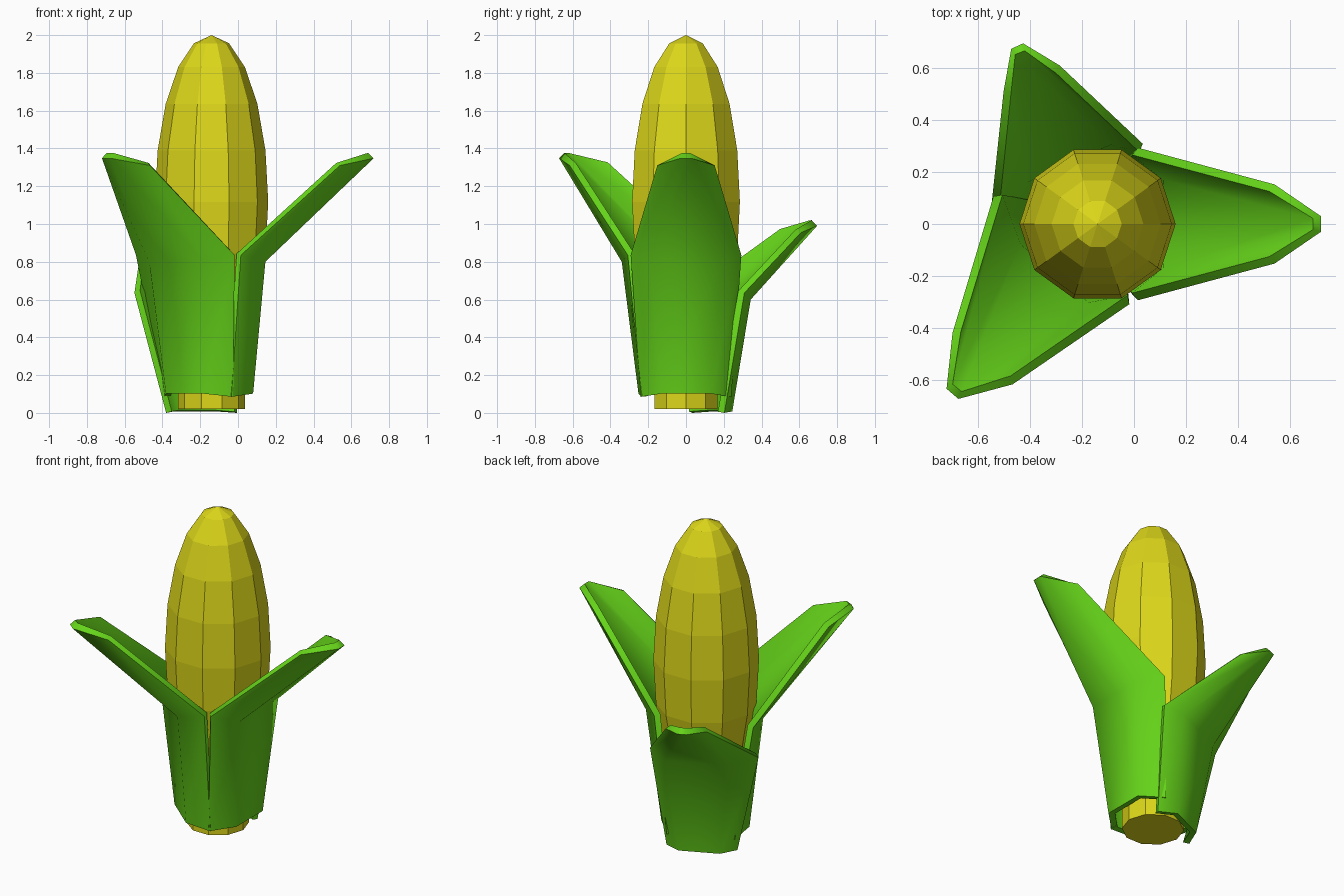
import bpy
from math import cos, sin, pi, radians

if "Cube" in bpy.data.objects:
    bpy.data.objects.remove(bpy.data.objects["Cube"])

CX = -0.14  # axis of the cob


def material(name, rgb):
    m = bpy.data.materials.new(name)
    m.diffuse_color = (*rgb, 1)
    m.use_nodes = True
    m.node_tree.nodes["Principled BSDF"].inputs["Base Color"].default_value = m.diffuse_color
    return m


def add_mesh(name, verts, faces, mat):
    me = bpy.data.meshes.new(name)
    me.from_pydata(verts, [], faces)
    me.materials.append(mat)
    me.update()
    ob = bpy.data.objects.new(name, me)
    bpy.context.collection.objects.link(ob)
    return ob


yellow = material("corn_yellow", (0.72, 0.68, 0.01))
green = material("husk_green", (0.13, 0.65, 0.01))

# Cob: ten-sided stretched sphere whose lower end runs straight down to a stub
N = 10
profile = [(0.3 * sin(k * pi / 10), 1.117 + 0.883 * cos(k * pi / 10)) for k in range(1, 9)]
profile.append((profile[-1][0], 0.02))
verts = [(CX + r * cos(2 * pi * i / N), r * sin(2 * pi * i / N), z)
         for r, z in profile for i in range(N)]
verts.append((CX, 0, 2.0))
top = len(verts) - 1
faces = [(top, i, (i + 1) % N) for i in range(N)]
for k in range(len(profile) - 1):
    a, b = k * N, (k + 1) * N
    faces += [(a + i, b + i, b + (i + 1) % N, a + (i + 1) % N) for i in range(N)]
last = (len(profile) - 1) * N
faces.append(tuple(last + i for i in reversed(range(N))))
add_mesh("corn_cob", verts, faces, yellow)


# Husk leaf: three rows of four points, given as (edge, inner) pairs of
# (distance from axis, half width, height); one bend corner may flare out
def husk(name, angle, rows, flare=(0, 0)):
    ca, sa = cos(radians(angle)), sin(radians(angle))
    pts = []
    for k, (edge, mid) in enumerate(rows):
        for side, (d, w, z) in ((-1, edge), (-1, mid), (1, mid), (1, edge)):
            y = side * w
            if k == 1 and (d, w, z) == edge and side == flare[0]:
                y += side * flare[1]
                d += flare[1] * 0.3
            pts.append((CX + d * ca - y * sa, d * sa + y * ca, z))
    quads = [(4 * r + c, 4 * r + c + 1, 4 * r + c + 5, 4 * r + c + 4)
             for r in range(2) for c in range(3)]
    ob = add_mesh(name, pts, quads, green)
    mod = ob.modifiers.new("thickness", "SOLIDIFY")
    mod.thickness = 0.036
    mod.offset = -1
    mod.use_even_offset = True
    bpy.ops.object.select_all(action="DESELECT")
    ob.select_set(True)
    bpy.context.view_layer.objects.active = ob
    bpy.ops.object.modifier_apply(modifier=mod.name)
    bpy.ops.object.shade_smooth_by_angle(angle=radians(65))


# Two tall leaves and one lower leaf at the back
tall = [((0.105, 0.24, 0.085), (0.22, 0.13, 0.102)),
        ((0.155, 0.293, 0.835), (0.285, 0.19, 0.80)),
        ((0.68, 0.152, 1.31), (0.858, 0.03, 1.348))]
low = [((0.13, 0.205, 0.0), (0.215, 0.12, 0.008)),
       ((0.21, 0.285, 0.635), (0.29, 0.19, 0.60)),
       ((0.615, 0.118, 0.955), (0.75, 0.025, 0.99))]
husk("husk_right", 0, tall)
husk("husk_front_left", -130.5, tall, (-1, 0.08))
husk("husk_back", 114.3, low, (1, 0.06))
